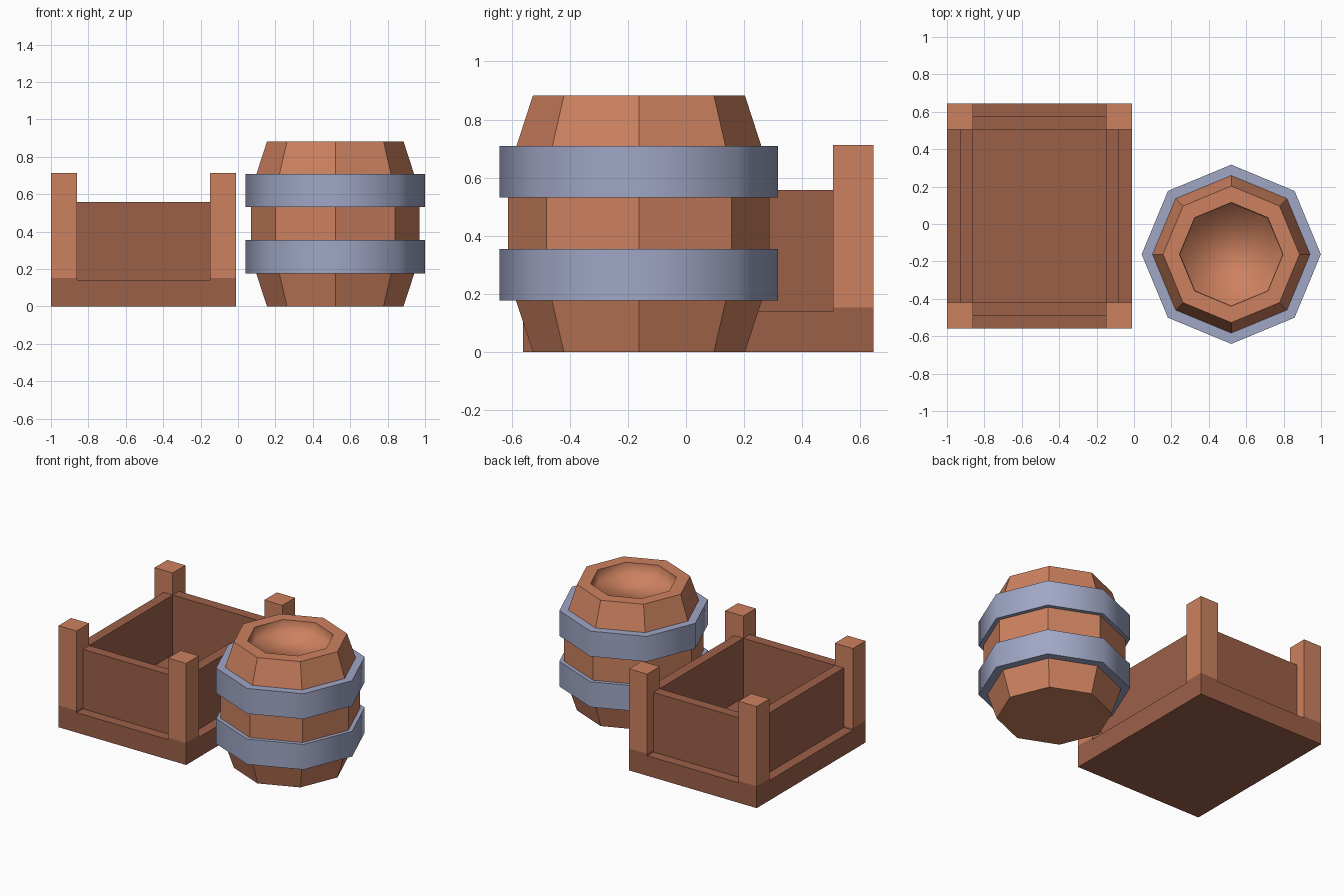
import bpy, bmesh, math

if "Cube" in bpy.data.objects:
    bpy.data.objects.remove(bpy.data.objects["Cube"], do_unlink=True)


def material(name, rgb):
    m = bpy.data.materials.new(name)
    m.use_nodes = True
    m.diffuse_color = (*rgb, 1)
    m.node_tree.nodes["Principled BSDF"].inputs["Base Color"].default_value = (*rgb, 1)
    return m


LIGHT_WOOD = material("light wood", (0.61, 0.22, 0.115))
DARK_WOOD = material("dark wood", (0.335, 0.117, 0.066))
METAL = material("blue grey metal", (0.35, 0.385, 0.56))


def finish(name, bm, mat, smooth_angle=None):
    me = bpy.data.meshes.new(name)
    bm.to_mesh(me)
    bm.free()
    me.materials.append(mat)
    if smooth_angle:
        for p in me.polygons:
            p.use_smooth = True
        me.set_sharp_from_angle(angle=math.radians(smooth_angle))
    ob = bpy.data.objects.new(name, me)
    bpy.context.collection.objects.link(ob)
    return ob


def box(name, lo, hi, mat):
    bm = bmesh.new()
    bmesh.ops.create_cube(bm, size=1)
    for v in bm.verts:
        v.co = [l + (c + 0.5) * (h - l) for c, l, h in zip(v.co, lo, hi)]
    return finish(name, bm, mat)


def lathe(name, profile, mat, cap_start=False, cap_end=False, closed=False, smooth_angle=None):
    """Eight-sided turning of (radius, z) points around the barrel axis."""
    bm = bmesh.new()
    rings = []
    for r, z in profile:
        angles = [i * math.tau / 8 for i in range(8)]
        rings.append([bm.verts.new((BX + r * math.cos(a), BY + r * math.sin(a), z)) for a in angles])
    pairs = list(zip(rings, rings[1:]))
    if closed:
        pairs.append((rings[-1], rings[0]))
    for a, b in pairs:
        for i in range(8):
            j = (i + 1) % 8
            bm.faces.new((a[i], a[j], b[j], b[i]))
    if cap_start:
        bm.faces.new(rings[0][::-1])
    if cap_end:
        bm.faces.new(rings[-1])
    return finish(name, bm, mat, smooth_angle)


# Crate: base slab, four corner posts on short feet, recessed side panels
X0, X1, Y0, Y1 = -1.0, -0.01, -0.56, 0.645
POST, LEDGE, BASE, FOOT, WALL = 0.14, 0.07, 0.14, 0.153, 0.557
box("crate_base", (X0, Y0, 0), (X1, Y1, BASE), DARK_WOOD)
for side, x in (("right", X0), ("left", X1 - POST)):
    for end, y in (("front", Y0), ("back", Y1 - POST)):
        box(f"crate_foot_{end}_{side}", (x, y, BASE), (x + POST, y + POST, FOOT), DARK_WOOD)
        box(f"crate_post_{end}_{side}", (x, y, FOOT), (x + POST, y + POST, 0.712), LIGHT_WOOD)
for side, x in (("right", X0 + LEDGE), ("left", X1 - POST)):
    box(f"crate_panel_{side}", (x, Y0 + LEDGE, BASE), (x + LEDGE, Y1 - LEDGE, WALL), DARK_WOOD)
for end, y in (("front", Y0 + LEDGE), ("back", Y1 - POST)):
    box(f"crate_panel_{end}", (X0 + POST, y, BASE), (X1 - POST, y + LEDGE, WALL), DARK_WOOD)

# Barrel: flat-sided staves with a rim, a softly shaded sunken lid, two hoops
BX, BY = 0.52, -0.162
lathe("barrel_body", [(0.365, 0), (0.45, 0.26), (0.45, 0.62), (0.365, 0.882), (0.277, 0.882)],
      LIGHT_WOOD, cap_start=True)
lathe("barrel_lid", [(0.277, 0.882), (0.27, 0.80)], LIGHT_WOOD, cap_end=True, smooth_angle=100)
for name, z in (("lower_hoop", 0.177), ("upper_hoop", 0.532)):
    lathe(name, [(0.40, z), (0.479, z), (0.479, z + 0.177), (0.40, z + 0.177)],
          METAL, closed=True, smooth_angle=50)
